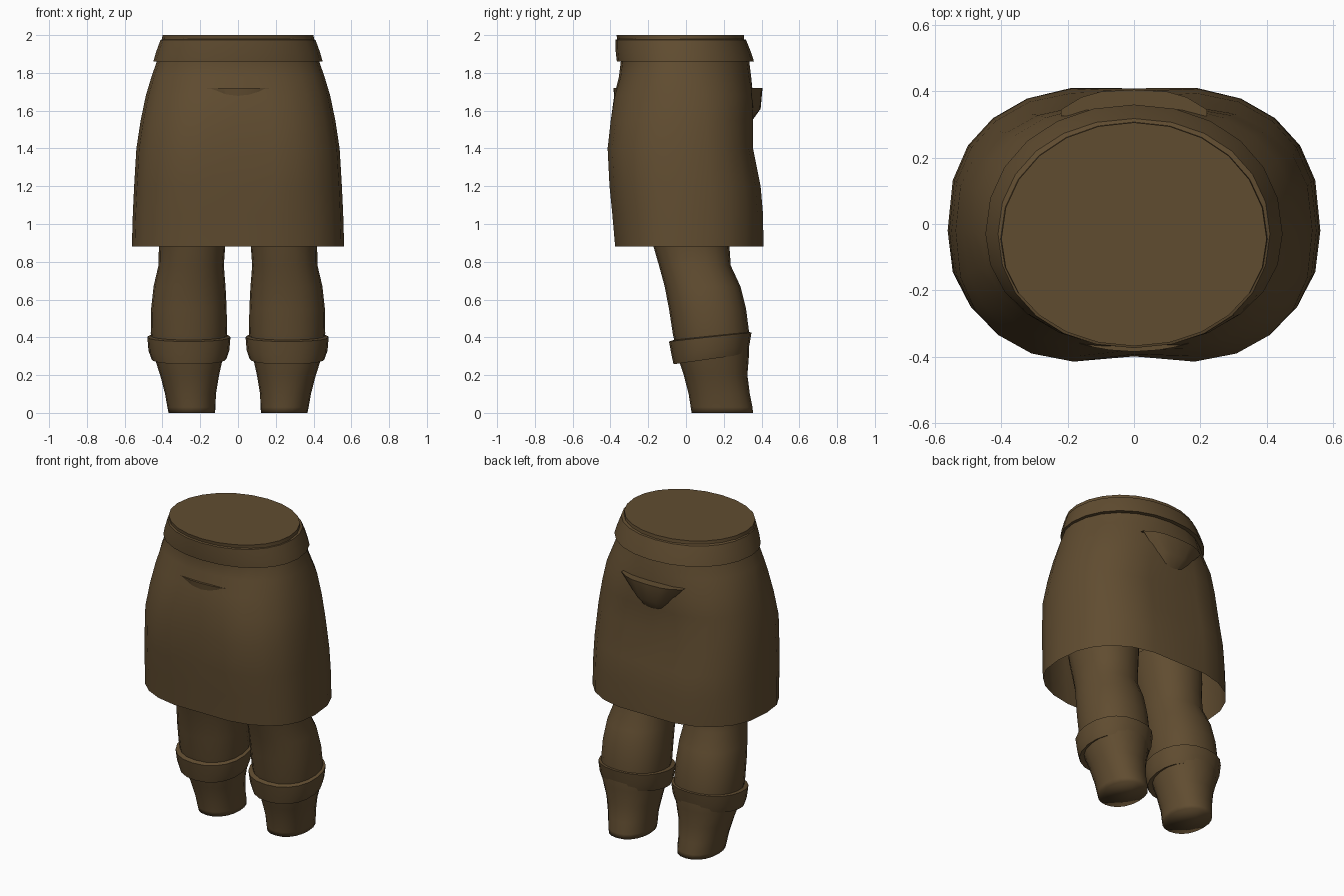
import bpy, bmesh, math

if "Cube" in bpy.data.objects:
    bpy.data.objects.remove(bpy.data.objects["Cube"])

cloth = bpy.data.materials.new("brown cloth")
cloth.diffuse_color = (0.118, 0.073, 0.030, 1)
cloth.use_nodes = True
cloth.node_tree.nodes["Principled BSDF"].inputs["Base Color"].default_value = cloth.diffuse_color


def ring(x0, x1, y0, y1, z, power=2.0, notch=0.0, mid=None, tilt=0.0, n=24):
    """Rounded outline spanning x0..x1, y0..y1, with an optional dent at front and back."""
    cx, rx = (x0 + x1) / 2, (x1 - x0) / 2
    cy = (y0 + y1) / 2 if mid is None else mid
    pts = []
    for i in range(n):
        a = math.tau * i / n
        c, s = math.cos(a), math.sin(a)
        u = math.copysign(abs(c) ** (2 / power), c)
        v = math.copysign(abs(s) ** (2 / power), s)
        pts.append((u, v * (1 - notch * math.exp(-(u / 0.3) ** 2))))
    top = max(v for u, v in pts)
    out = []
    for u, v in pts:
        y = cy + v / top * ((y1 - cy) if v > 0 else (cy - y0))
        out.append((cx + rx * u, y, z + tilt * (y - cy)))
    return out


def loft(name, rings, bottom=False, top=False, angle=40, closed=True):
    bm = bmesh.new()
    rows = [[bm.verts.new(p) for p in r] for r in rings]
    n = len(rows[0])
    for a, b in zip(rows, rows[1:]):
        for i in range(n if closed else n - 1):
            j = (i + 1) % n
            bm.faces.new((a[i], a[j], b[j], b[i]))
    if bottom:
        bm.faces.new(rows[0][::-1])
    if top:
        bm.faces.new(rows[-1])
    me = bpy.data.meshes.new(name)
    bm.to_mesh(me)
    bm.free()
    me.materials.append(cloth)
    ob = bpy.data.objects.new(name, me)
    bpy.context.collection.objects.link(ob)
    bpy.ops.object.select_all(action='DESELECT')
    ob.select_set(True)
    bpy.context.view_layer.objects.active = ob
    bpy.ops.object.shade_smooth_by_angle(angle=math.radians(angle))
    return ob


# Skirt, open at the hem and closed at the waist: z, half width, front, back, power, dent
skirt = [(0.88, .562, -.375, .41, 2.5, .04), (1.05, .557, -.39, .408, 2.5, .06),
         (1.20, .550, -.405, .395, 2.5, .08), (1.40, .538, -.415, .355, 2.5, .09),
         (1.55, .515, -.398, .355, 2.4, .06), (1.68, .488, -.38, .355, 2.3, .03),
         (1.78, .458, -.355, .345, 2.2, 0), (1.86, .430, -.345, .335, 2.1, 0),
         (1.97, .403, -.362, .308, 2.05, 0), (2.0, .400, -.368, .306, 2.05, 0)]
loft("skirt", [ring(-w, w, f, b, z, p, d, -.02 if z < 1.7 else -.045)
               for z, w, f, b, p, d in skirt], top=True)

# Waistband, flaring downward with a thin returned lower edge
band = [(1.86, .415, -.34, .32), (1.86, .448, -.366, .36), (1.91, .434, -.372, .344),
        (1.975, .410, -.374, .318), (1.98, .395, -.36, .30)]
loft("waistband", [ring(-w, w, f, b, z, 2.1, 0, -.03) for z, w, f, b in band])

# Legs: z, inner x, outer x, front, back
leg = [(0, .122, .368, .03, .355), (.03, .119, .374, .025, .352), (.10, .117, .386, .014, .338),
       (.20, .100, .412, -.012, .325), (.30, .078, .445, -.045, .333), (.42, .058, .462, -.07, .335),
       (.55, .060, .460, -.09, .318), (.67, .066, .447, -.113, .288), (.78, .075, .421, -.143, .237),
       (.88, .068, .419, -.172, .23), (1.0, .055, .43, -.20, .23), (1.15, .04, .44, -.22, .22)]
# Cuffs around the shins, higher at the back
cuff = [(.295, .100, .425, -.03, .29, .12), (.285, .062, .458, -.066, .325, .14),
        (.33, .046, .474, -.076, .335, .13), (.402, .040, .480, -.09, .347, .11),
        (.408, .066, .455, -.06, .32, .11)]


def side(x0, x1, s):
    return (x0, x1) if s > 0 else (-x1, -x0)


for s, label in ((1, "left"), (-1, "right")):
    loft(label + "_leg", [ring(*side(a, b, s), f, k, z, 2.2, n=20)
                          for z, a, b, f, k in leg], bottom=True, angle=95)
    loft(label + "_cuff", [ring(*side(a, b, s), f, k, z, 2.2, tilt=t, n=20)
                           for z, a, b, f, k, t in cuff], angle=50)


# Small hanging pockets: each row runs across from left to right
def row(half, z, y_mid, y_end, bulge):
    return [(half * t, y_mid + (y_end - y_mid) * abs(t) ** bulge, z)
            for t in (-1, -.72, -.45, 0, .45, .72, 1)]


loft("front_pocket", [row(.08, 1.61, -.35, -.34, 2), row(.09, 1.63, -.375, -.362, 2),
                      row(.165, 1.72, -.385, -.36, 2), row(.165, 1.72, -.345, -.345, 2)],
     closed=False)
loft("back_pocket", [row(.06, 1.54, .345, .34, 2), row(.12, 1.61, .395, .35, 3),
                     row(.22, 1.72, .405, .345, 3), row(.22, 1.72, .33, .325, 2)],
     closed=False)
